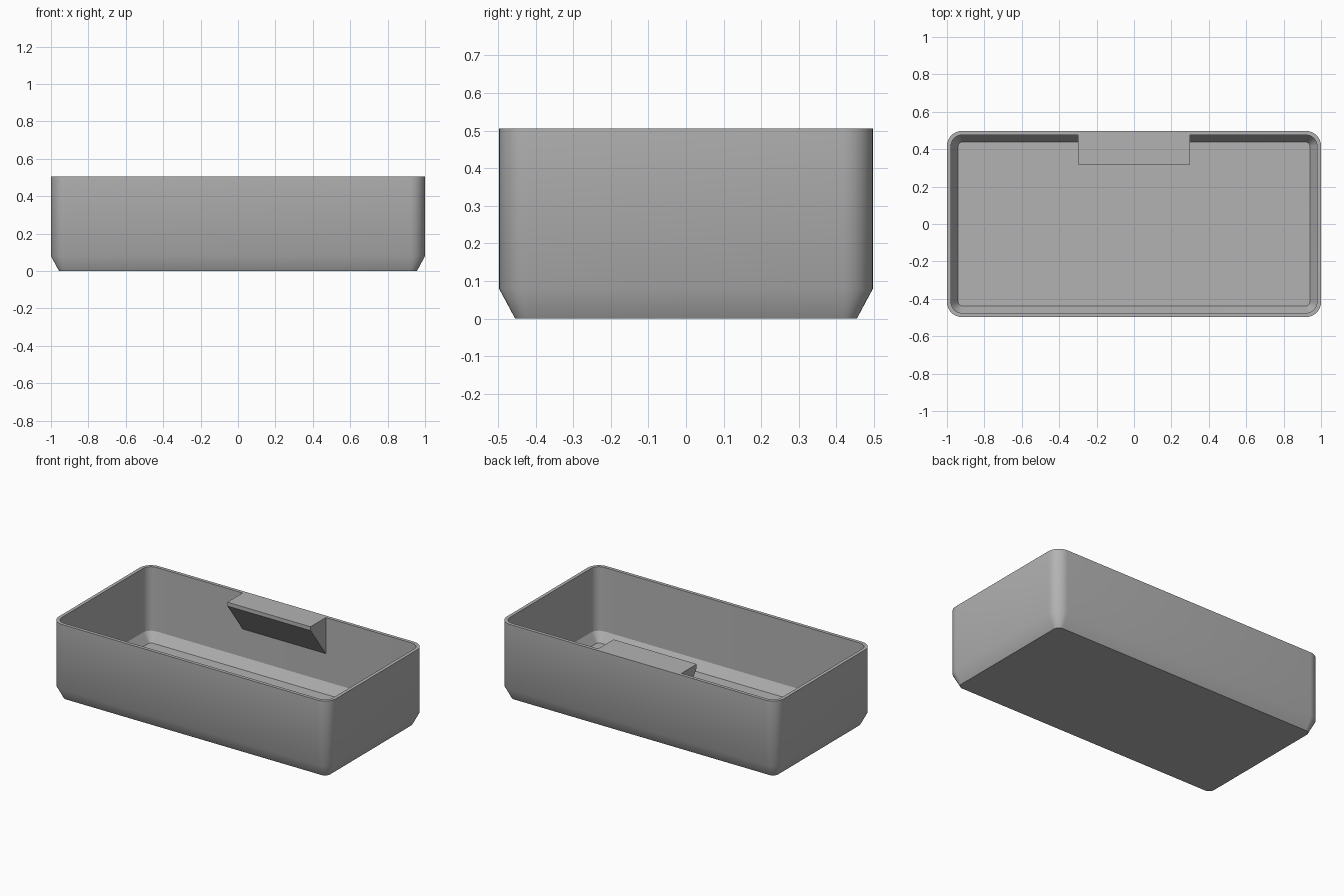
import bpy, bmesh, math

cube = bpy.data.objects.get("Cube")
if cube:
    bpy.data.objects.remove(cube, do_unlink=True)

HALF_X, HALF_Y, HEIGHT = 1.0, 0.4975, 0.505
CORNER, WALL, SEGMENTS = 0.08, 0.022, 8

grey = bpy.data.materials.new("plain grey")
grey.use_nodes = True
colour = (0.45, 0.45, 0.45, 1)
grey.diffuse_color = colour
grey.node_tree.nodes["Principled BSDF"].inputs["Base Color"].default_value = colour


def finish(bm, name):
    bmesh.ops.recalc_face_normals(bm, faces=bm.faces)
    mesh = bpy.data.meshes.new(name)
    bm.to_mesh(mesh)
    bm.free()
    mesh.materials.append(grey)
    obj = bpy.data.objects.new(name, mesh)
    bpy.context.collection.objects.link(obj)
    bpy.ops.object.select_all(action="DESELECT")
    obj.select_set(True)
    bpy.context.view_layer.objects.active = obj
    bpy.ops.object.shade_smooth_by_angle(angle=math.radians(30))
    return obj


def rounded_loop(bm, inset, z):
    """Rounded rectangle of vertices, offset inward by inset."""
    radius = CORNER - inset
    verts = []
    for quarter, (sx, sy) in enumerate([(1, 1), (-1, 1), (-1, -1), (1, -1)]):
        for i in range(SEGMENTS + 1):
            a = math.pi / 2 * (quarter + i / SEGMENTS)
            verts.append(bm.verts.new((sx * (HALF_X - CORNER) + radius * math.cos(a),
                                       sy * (HALF_Y - CORNER) + radius * math.sin(a), z)))
    return verts


# Open bin: wall section from the underside, over the rim, down to the floor
section = [(0.043, 0), (0, 0.08), (0, HEIGHT), (WALL, HEIGHT), (WALL, 0.088), (0.06, 0.026)]
bm = bmesh.new()
loops = [rounded_loop(bm, inset, z) for inset, z in section]
for low, high in zip(loops, loops[1:]):
    for i in range(len(low)):
        j = (i + 1) % len(low)
        bm.faces.new((low[i], low[j], high[j], high[i]))
bm.faces.new(loops[0])
bm.faces.new(loops[-1])
finish(bm, "bin_shell")

# Label tab: wedge against the back wall, flush with the rim
back, front = HALF_Y - WALL, 0.318
profile = [(back, HEIGHT), (front, HEIGHT), (front, HEIGHT - 0.025), (back, HEIGHT - 0.235)]
bm = bmesh.new()
side = bm.faces.new([bm.verts.new((-0.3, y, z)) for y, z in profile])
pushed = bmesh.ops.extrude_face_region(bm, geom=[side], use_keep_orig=True)
bmesh.ops.translate(bm, vec=(0.6, 0, 0),
                    verts=[v for v in pushed["geom"] if isinstance(v, bmesh.types.BMVert)])
finish(bm, "label_tab")
